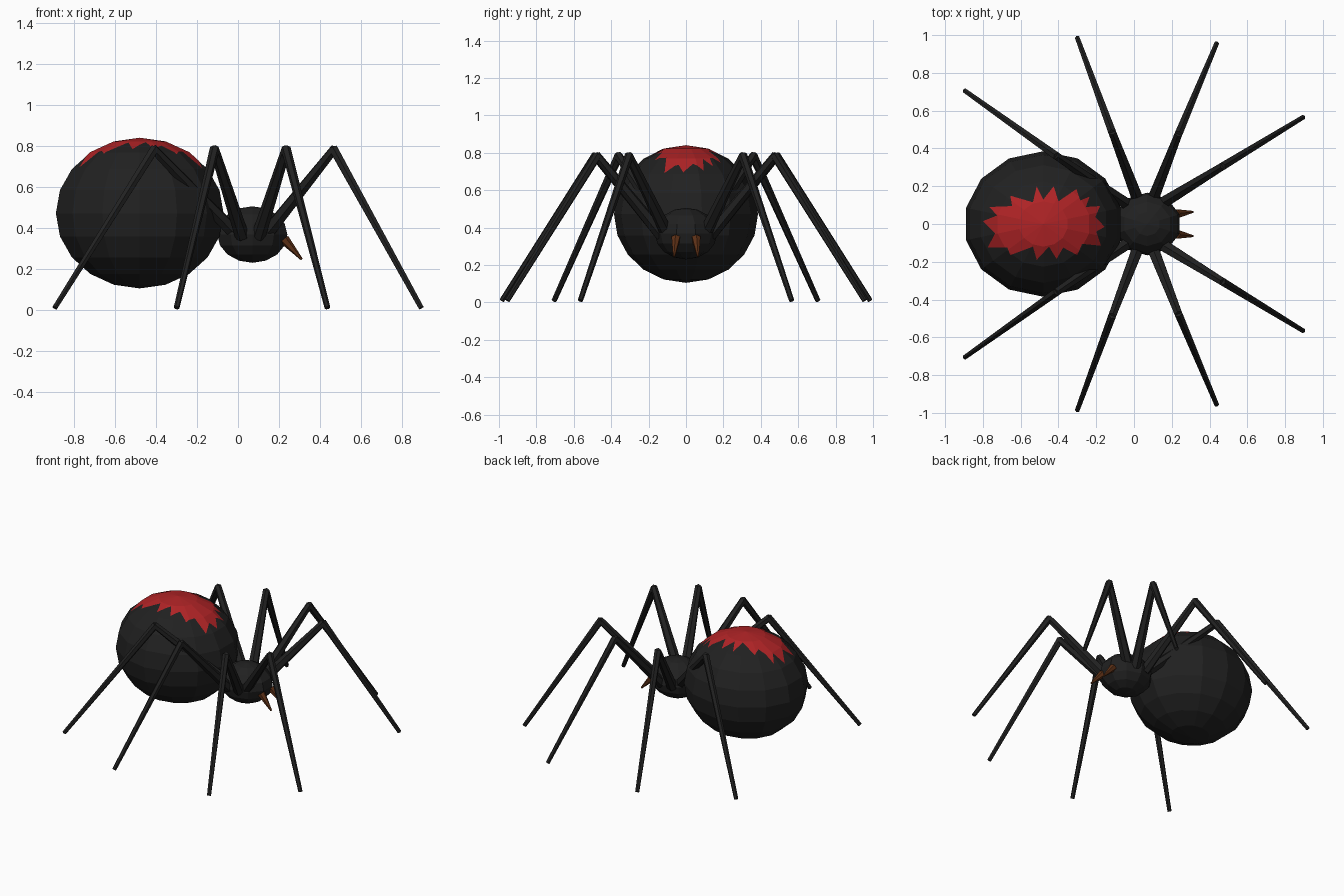
import bpy, bmesh, math
from mathutils import Vector, Matrix

if "Cube" in bpy.data.objects:
    bpy.data.objects.remove(bpy.data.objects["Cube"])


def material(name, rgb):
    m = bpy.data.materials.new(name)
    m.diffuse_color = (*rgb, 1)
    m.use_nodes = True
    m.node_tree.nodes["Principled BSDF"].inputs["Base Color"].default_value = m.diffuse_color
    return m


BLACK = material("black", (0.015, 0.015, 0.015))
RED = material("red", (0.43, 0.017, 0.019))
BROWN = material("dark brown", (0.11, 0.03, 0.008))


def finish(name, bm, mat):
    bmesh.ops.recalc_face_normals(bm, faces=bm.faces)
    mesh = bpy.data.meshes.new(name)
    bm.to_mesh(mesh)
    bm.free()
    mesh.materials.append(mat)
    ob = bpy.data.objects.new(name, mesh)
    bpy.context.collection.objects.link(ob)
    return ob


def ellipsoid(name, centre, radii, segs, rings, mat):
    bm = bmesh.new()
    bmesh.ops.create_uvsphere(bm, u_segments=segs, v_segments=rings, radius=1)
    bmesh.ops.transform(bm, verts=bm.verts,
                        matrix=Matrix.Translation(centre) @ Matrix.Diagonal((*radii, 1)))
    return finish(name, bm, mat)


def add_taper(bm, a, b, r1, r2, sides=6):
    """Tapered rod from a to b."""
    a, b = Vector(a), Vector(b)
    d = b - a
    rot = d.to_track_quat('Z', 'Y').to_matrix().to_4x4()
    bmesh.ops.create_cone(bm, cap_ends=True, segments=sides, radius1=r1, radius2=r2,
                          depth=d.length, matrix=Matrix.Translation((a + b) / 2) @ rot)


# Body
AB_C, AB_R = Vector((-0.48, 0, 0.472)), Vector((0.42, 0.385, 0.367))
ellipsoid("abdomen", AB_C, AB_R, 14, 10, BLACK)
ellipsoid("head", (0.07, 0, 0.368), (0.18, 0.166, 0.138), 10, 8, BLACK)

# Red marking: thin shell over the abdomen trimmed to a jagged outline
outline = [(-.80, .015), (-.725, .045), (-.765, .09), (-.645, .095), (-.655, .15),
           (-.535, .115), (-.515, .20), (-.48, .13), (-.425, .20), (-.40, .12),
           (-.305, .185), (-.285, .125), (-.235, .145), (-.255, .09), (-.18, .095),
           (-.205, .037), (-.155, -.015), (-.20, -.04), (-.175, -.115), (-.275, -.105),
           (-.30, -.165), (-.375, -.125), (-.41, -.185), (-.45, -.12), (-.515, -.19),
           (-.535, -.12), (-.655, -.165), (-.67, -.125), (-.775, -.125), (-.735, -.05)]
marking = ellipsoid("red_marking", AB_C, AB_R * 1.005, 14, 10, RED)
bm = bmesh.new()
base = bm.faces.new([bm.verts.new((x, y, 0.55)) for x, y in outline])
top = bmesh.ops.extrude_face_region(bm, geom=[base])["geom"]
bmesh.ops.translate(bm, vec=(0, 0, 0.5),
                    verts=[v for v in top if isinstance(v, bmesh.types.BMVert)])
cutter = finish("marking_cutter", bm, RED)
cutter.hide_render = True
mod = marking.modifiers.new("trim", 'BOOLEAN')
mod.operation, mod.object, mod.solver = 'INTERSECT', cutter, 'EXACT'
bpy.context.view_layer.objects.active = marking
bpy.ops.object.modifier_apply(modifier=mod.name)
bpy.data.objects.remove(cutter)
bm = bmesh.new()
bm.from_mesh(marking.data)
bm.normal_update()
bmesh.ops.delete(bm, geom=[f for f in bm.faces if f.normal.z < 0.1], context='FACES')
bm.to_mesh(marking.data)
bm.free()

# Legs: hip, knee, foot for one side, mirrored
legs = {
    "front_leg": ((0.15, 0.11, 0.385), (0.468, 0.305, 0.783), (0.895, 0.565, 0.01)),
    "second_leg": ((0.10, 0.13, 0.36), (0.235, 0.475, 0.783), (0.437, 0.955, 0.01)),
    "third_leg": ((0.02, 0.13, 0.36), (-0.115, 0.485, 0.783), (-0.30, 0.985, 0.01)),
    "back_leg": ((-0.03, 0.10, 0.39), (-0.41, 0.36, 0.783), (-0.895, 0.705, 0.01)),
}
for side, s in (("left", 1), ("right", -1)):
    for name, pts in legs.items():
        hip, knee, foot = (Vector((x, y * s, z)) for x, y, z in pts)
        bm = bmesh.new()
        add_taper(bm, hip, knee + (knee - hip).normalized() * 0.008, 0.035, 0.023)
        add_taper(bm, knee + (knee - foot).normalized() * 0.008, foot, 0.024, 0.014)
        finish(f"{side}_{name}", bm, BLACK)
    # Fangs
    bm = bmesh.new()
    add_taper(bm, (0.225, 0.054 * s, 0.345), (0.311, 0.064 * s, 0.247), 0.026, 0.006)
    finish(f"{side}_fang", bm, BROWN)
